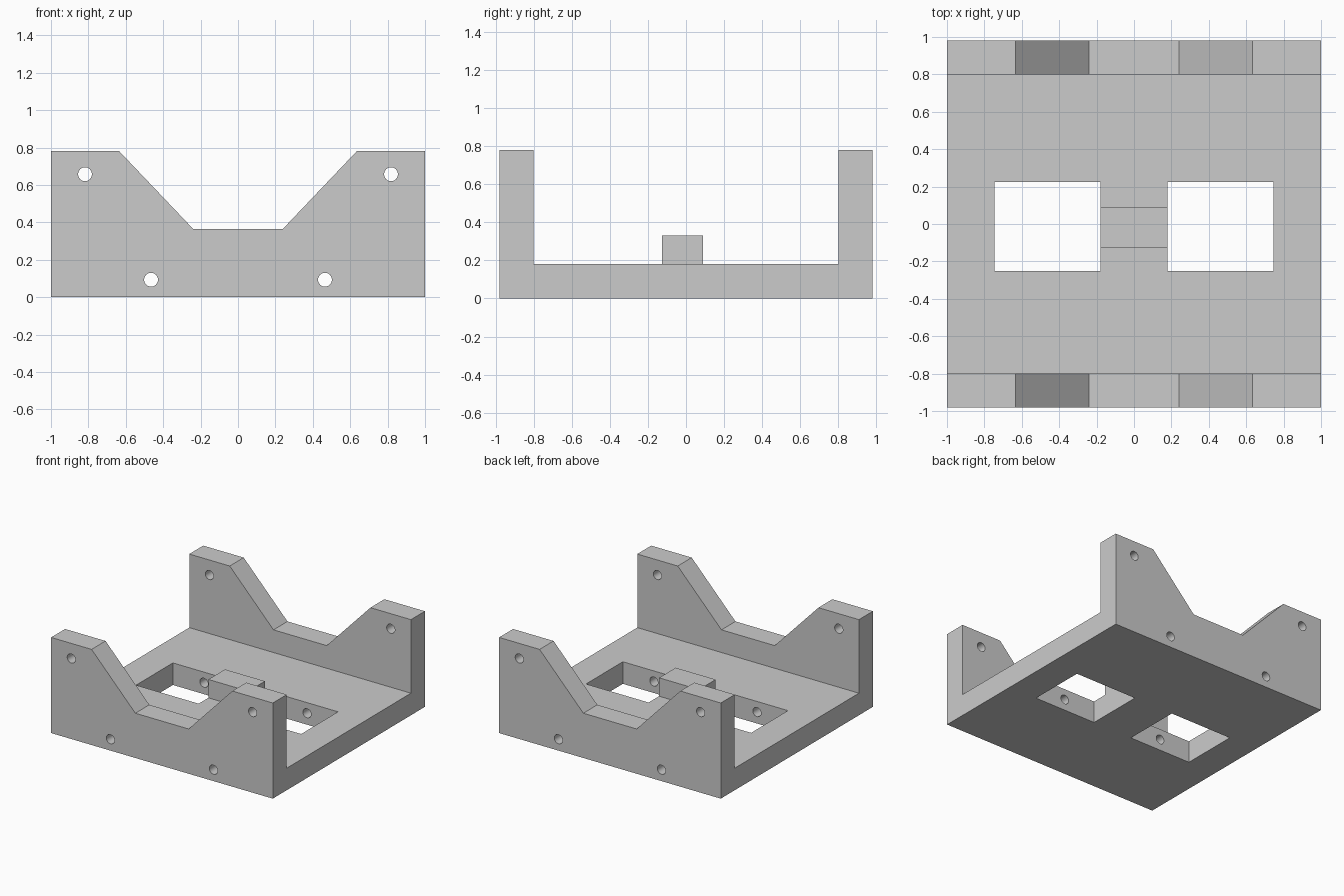
import bpy, bmesh, math
from mathutils import Matrix, Vector

cube = bpy.data.objects.get("Cube")
if cube:
    bpy.data.objects.remove(cube, do_unlink=True)

grey = bpy.data.materials.new("plain_grey")
grey.use_nodes = True
colour = (0.6, 0.6, 0.6, 1)
grey.diffuse_color = colour
grey.node_tree.nodes["Principled BSDF"].inputs["Base Color"].default_value = colour


def finish(name, bm):
    bmesh.ops.recalc_face_normals(bm, faces=bm.faces)
    mesh = bpy.data.meshes.new(name)
    bm.to_mesh(mesh)
    bm.free()
    mesh.materials.append(grey)
    obj = bpy.data.objects.new(name, mesh)
    bpy.context.collection.objects.link(obj)
    return obj


def prism(name, points, sweep):
    """Extrude a closed outline of 3D points along a vector."""
    bm = bmesh.new()
    face = bm.faces.new([bm.verts.new(p) for p in points])
    new = bmesh.ops.extrude_face_region(bm, geom=[face])["geom"]
    verts = [v for v in new if isinstance(v, bmesh.types.BMVert)]
    bmesh.ops.translate(bm, verts=verts, vec=Vector(sweep))
    return finish(name, bm)


def box(name, x0, x1, y0, y1, z0, z1):
    outline = [(x0, y0, z0), (x1, y0, z0), (x1, y1, z0), (x0, y1, z0)]
    return prism(name, outline, (0, 0, z1 - z0))


def bore(name, x, z, radius=0.037):
    """Long cylinder running front to back."""
    bm = bmesh.new()
    place = Matrix.Translation((x, 0, z)) @ Matrix.Rotation(math.pi / 2, 4, "X")
    bmesh.ops.create_cone(bm, cap_ends=True, segments=32, radius1=radius,
                          radius2=radius, depth=3, matrix=place)
    return finish(name, bm)


# Floor with front and back walls, as one channel profile
HALF, INNER, FLOOR, TOP = 0.98, 0.80, 0.18, 0.78
profile = [(-HALF, 0), (HALF, 0), (HALF, TOP), (INNER, TOP), (INNER, FLOOR),
           (-INNER, FLOOR), (-INNER, TOP), (-HALF, TOP)]
bracket = prism("channel_bracket", [(-1, y, z) for y, z in profile], (2, 0, 0))

# Sloped notch through both walls
notch = [(-0.24, 0.365), (0.24, 0.365), (0.73, 0.88), (-0.73, 0.88)]
cutters = [prism("notch_cutter", [(x, -1.5, z) for x, z in notch], (0, 3, 0))]

# Floor windows and bolt holes on each side
for side in (-1, 1):
    xs = sorted((side * 0.18, side * 0.745))
    cutters.append(box("window_cutter", *xs, -0.25, 0.225, -0.1, 0.3))
    cutters.append(bore("upper_bolt_cutter", side * 0.818, 0.657))
    cutters.append(bore("lower_bolt_cutter", side * 0.465, 0.093))

for cutter in cutters:
    cutter.hide_render = True
    mod = bracket.modifiers.new(cutter.name, "BOOLEAN")
    mod.operation = "DIFFERENCE"
    mod.solver = "EXACT"
    mod.object = cutter

# Bake the cuts and drop the cutters
bpy.context.view_layer.update()
graph = bpy.context.evaluated_depsgraph_get()
cut_mesh = bpy.data.meshes.new_from_object(bracket.evaluated_get(graph))
bracket.modifiers.clear()
bracket.data = cut_mesh
for cutter in cutters:
    bpy.data.objects.remove(cutter, do_unlink=True)

# Raised block on the bridge between the windows
box("centre_block", -0.18, 0.18, -0.125, 0.09, FLOOR, 0.33)

# Smooth only the bolt holes
bpy.ops.object.select_all(action="DESELECT")
bracket.select_set(True)
bpy.context.view_layer.objects.active = bracket
bpy.ops.object.shade_smooth_by_angle(angle=math.radians(30))
